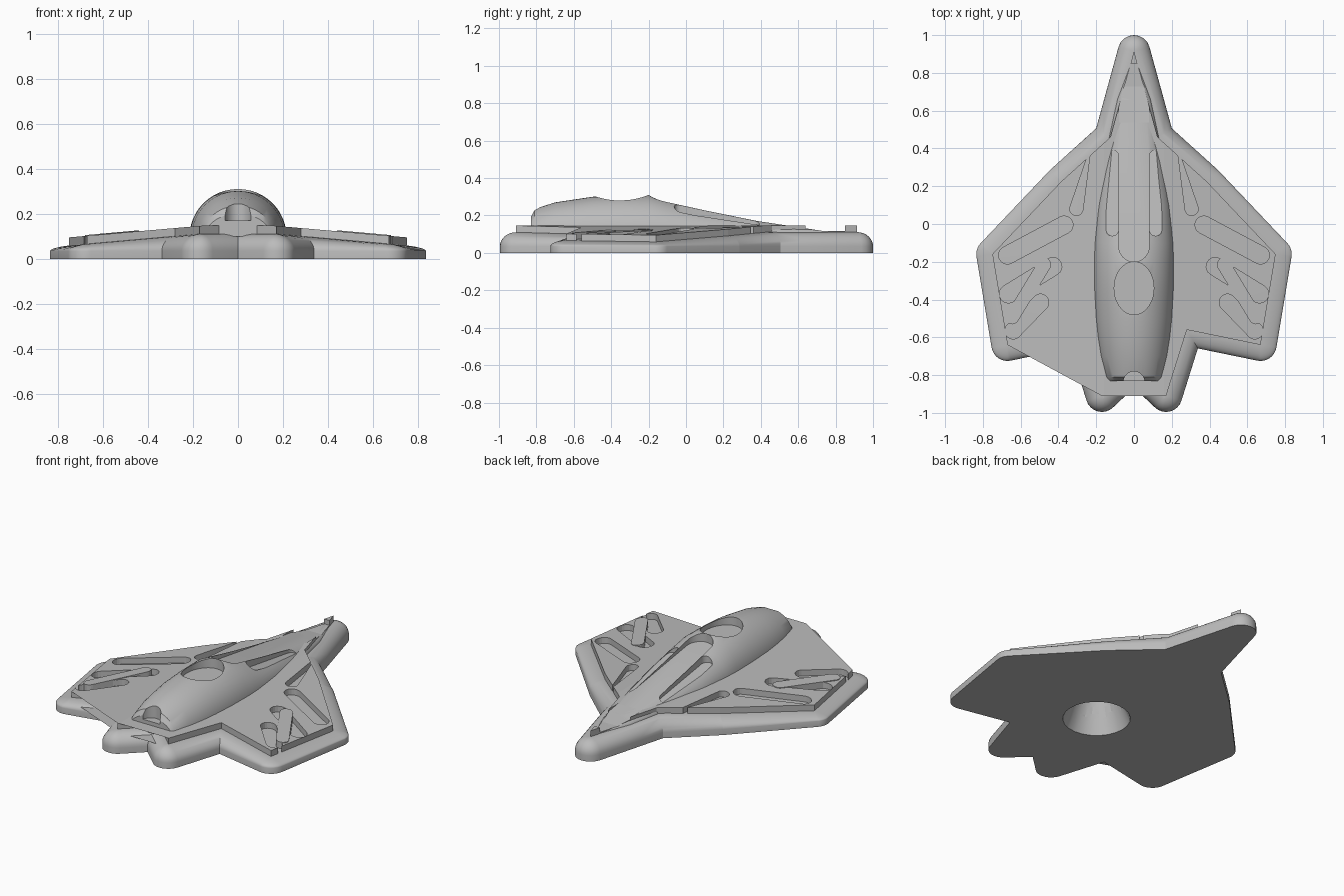
import bpy, bmesh, math
from mathutils import Vector

if "Cube" in bpy.data.objects:
    bpy.data.objects.remove(bpy.data.objects["Cube"])

grey = bpy.data.materials.new("plain grey")
grey.use_nodes = True
grey.diffuse_color = (0.5, 0.5, 0.5, 1)
grey.node_tree.nodes["Principled BSDF"].inputs["Base Color"].default_value = (0.5, 0.5, 0.5, 1)


# Height rules shared by the parts
def wing_top(x, y=0):
    return 0.147 - 0.088 * max(0, abs(x) - 0.16)


def base_top(x, y=0):
    return wing_top(x) - 0.036


def canopy_floor(x, y):
    return max(0.118, 0.228 - 0.151 * y)


def flat(z):
    return lambda x, y: z


def finish(bm, name):
    bmesh.ops.recalc_face_normals(bm, faces=bm.faces[:])
    mesh = bpy.data.meshes.new(name)
    bm.to_mesh(mesh)
    bm.free()
    mesh.materials.append(grey)
    ob = bpy.data.objects.new(name, mesh)
    bpy.context.collection.objects.link(ob)
    return ob


def split(bm, axis, places):
    normal = Vector((1, 0, 0)) if axis == "x" else Vector((0, 1, 0))
    for p in places:
        bmesh.ops.bisect_plane(bm, geom=bm.verts[:] + bm.edges[:] + bm.faces[:],
                               plane_co=normal * p, plane_no=normal, dist=1e-5)


def solid(name, points, low, high, axis="x", places=()):
    """Closed slab over an outline, with its floor and roof set by height rules."""
    bm = bmesh.new()
    bm.faces.new([bm.verts.new((x, y, 0)) for x, y in points])
    bmesh.ops.triangulate(bm, faces=bm.faces[:])
    split(bm, axis, places)
    verts, faces = bm.verts[:], bm.faces[:]
    rim = [e for e in bm.edges if e.is_boundary]
    up = {v: bm.verts.new((v.co.x, v.co.y, high(v.co.x, v.co.y))) for v in verts}
    for f in faces:
        bm.faces.new([up[v] for v in f.verts])
    for e in rim:
        a, b = e.verts
        bm.faces.new((a, b, up[b], up[a]))
    for v in verts:
        v.co.z = low(v.co.x, v.co.y)
    return finish(bm, name)


def capsule(a, b, ra, rb, n=10):
    """Outline of a rounded bar from a to b."""
    heading = math.atan2(b[1] - a[1], b[0] - a[0])
    points = []
    for c, r, start in ((b, rb, heading - math.pi / 2), (a, ra, heading + math.pi / 2)):
        for i in range(n + 1):
            t = start + math.pi * i / n
            points.append((c[0] + r * math.cos(t), c[1] + r * math.sin(t)))
    return points


def ellipse(y, rx, ry, n=40):
    return [(rx * math.cos(math.tau * i / n), y + ry * math.sin(math.tau * i / n)) for i in range(n)]


def flip(points):
    return [(-x, y) for x, y in reversed(points)]


def cut(cutter, *targets):
    cutter.hide_render = True
    for ob in targets:
        mod = ob.modifiers.new("cut", "BOOLEAN")
        mod.operation, mod.solver, mod.object = "DIFFERENCE", "EXACT", cutter
        bpy.context.view_layer.objects.active = ob
        bpy.ops.object.modifier_apply(modifier=mod.name)
    bpy.data.objects.remove(cutter)


# Outline of the upper deck, counter-clockwise
half = [(0.125, 0.46), (0.385, 0.225), (0.75, -0.16), (0.67, -0.64), (0.28, -0.56), (0.17, -0.91)]
deck = [(0, 0.915)] + flip(half)[::-1] + [(0, -0.75)] + half[::-1]


def grown(points, r, n=8):
    """Outline pushed outward, with round outer corners and sharp inner ones."""
    out = []
    for i, p in enumerate(points):
        p = Vector(p)
        d1 = (p - Vector(points[i - 1])).normalized()
        d2 = (Vector(points[(i + 1) % len(points)]) - p).normalized()
        n1, n2 = Vector((d1.y, -d1.x)), Vector((d2.y, -d2.x))
        turn = math.atan2(d1.cross(d2), d1.dot(d2))
        for k in range(n + 1):
            if turn > 0:
                t = math.atan2(n1.y, n1.x) + turn * k / n
                out.append(p + r * Vector((math.cos(t), math.sin(t))))
            else:
                out.append(p + (n1 + n2) * r / (1 + n1.dot(n2)))
    return out


# Hull base: upright skirt, then a rounded shoulder up to the deck
bm = bmesh.new()
steps = 8
levels = [(0.085, -1)] + [(0.085 * math.cos(a), math.sin(a))
                          for a in (math.pi / 2 * k / steps for k in range(steps + 1))]
rings = [[bm.verts.new((p.x, p.y, z)) for p in grown(deck, r)] for r, z in levels]
for lower, upper in zip(rings, rings[1:]):
    for i in range(len(lower)):
        j = (i + 1) % len(lower)
        bm.faces.new((lower[i], lower[j], upper[j], upper[i]))
bm.faces.new(rings[0])
bm.faces.new(rings[-1])
bmesh.ops.remove_doubles(bm, verts=bm.verts[:], dist=1e-5)
bmesh.ops.triangulate(bm, faces=[f for f in bm.faces if len(f.verts) > 4])
split(bm, "x", (-0.16, 0, 0.16))
for v in bm.verts:
    p = v.co.z
    v.co.z = 0.035 * (1 + p) if p < 0 else 0.035 + (base_top(v.co.x) - 0.035) * p
hull = finish(bm, "hull_base")

# Raised deck plate following the wing slope
plate = solid("deck_plate", deck, lambda x, y: base_top(x) - 0.02, wing_top, "x", (-0.16, 0, 0.16))

# Domed fuselage lofted from arches: (y, half width, top)
stations = [(-0.83, 0.145, 0.2), (-0.81, 0.155, 0.235), (-0.7, 0.18, 0.27), (-0.6, 0.195, 0.285),
            (-0.5, 0.205, 0.3), (-0.35, 0.213, 0.308), (-0.2, 0.215, 0.31), (-0.1, 0.212, 0.285),
            (0.1, 0.195, 0.24), (0.4, 0.145, 0.18), (0.66, 0.09, 0.14), (0.85, 0.02, 0.12)]
bm = bmesh.new()
arches = []
for y, w, top in stations:
    arches.append([bm.verts.new((w * math.cos(math.pi * i / 24), y,
                                 0.1 + (top - 0.1) * math.sin(math.pi * i / 24))) for i in range(25)])
for a, b in zip(arches, arches[1:]):
    for i in range(25):
        j = (i + 1) % 25
        bm.faces.new((a[i], a[j], b[j], b[i]))
bm.faces.new(arches[0])
bm.faces.new(arches[-1])
fuselage = finish(bm, "fuselage")

# Long canopy recess running to the nose
canopy = [(0.03, 0.85), (-0.03, 0.85), (-0.08, 0.62)]
canopy += [(0.08 * math.cos(t), -0.12 + 0.08 * math.sin(t))
           for t in (math.pi + math.pi * i / 16 for i in range(17))]
canopy += [(0.08, 0.62)]
cut(solid("canopy_cutter", canopy, canopy_floor, flat(0.5), "y", (0.7285,)), fuselage, plate)

# Side channels beside the canopy
for mirror in (False, True):
    channel = capsule((0.115, -0.03), (0.115, 0.36), 0.033, 0.033)
    cut(solid("channel_cutter", flip(channel) if mirror else channel,
              lambda x, y: canopy_floor(x, y) - 0.02, flat(0.5)), fuselage)

# Oval turret socket, tail notch and the tapered socket underneath
cut(solid("socket_cutter", ellipse(-0.34, 0.105, 0.14), flat(0.25), flat(0.5)), fuselage)
cut(solid("notch_cutter", ellipse(-0.85, 0.06, 0.07), flat(0.17), flat(0.5)), fuselage)
bpy.ops.mesh.primitive_cone_add(vertices=24, radius1=0.19, radius2=0.1, depth=0.23, location=(0, -0.32, 0.105))
cut(bpy.context.object, hull, plate, fuselage)

# Wing grooves, with a crossbar lying over them on each side
grooves = [capsule((0.305, 0.08), (0.24, 0.36), 0.035, 0.006),
           capsule((0.37, -0.005), (0.67, -0.165), 0.047, 0.047),
           capsule((0.43, -0.225), (0.665, -0.37), 0.048, 0.048),
           capsule((0.495, -0.415), (0.64, -0.565), 0.044, 0.044)]
bar = capsule((0.475, -0.215), (0.645, -0.495), 0.036, 0.036)
for side, mirror in (("left", False), ("right", True)):
    for g in grooves:
        cut(solid("groove_cutter", flip(g) if mirror else g, flat(0), flat(0.5)), plate)
    solid(side + "_wing_crossbar", flip(bar) if mirror else bar,
          lambda x, y: base_top(x) - 0.01, lambda x, y: wing_top(x) + 0.004)

# Smooth the rounded parts while keeping their edges sharp
bpy.ops.object.select_all(action="DESELECT")
for ob in (hull, fuselage):
    ob.select_set(True)
bpy.context.view_layer.objects.active = hull
bpy.ops.object.shade_smooth_by_angle(angle=math.radians(30))
